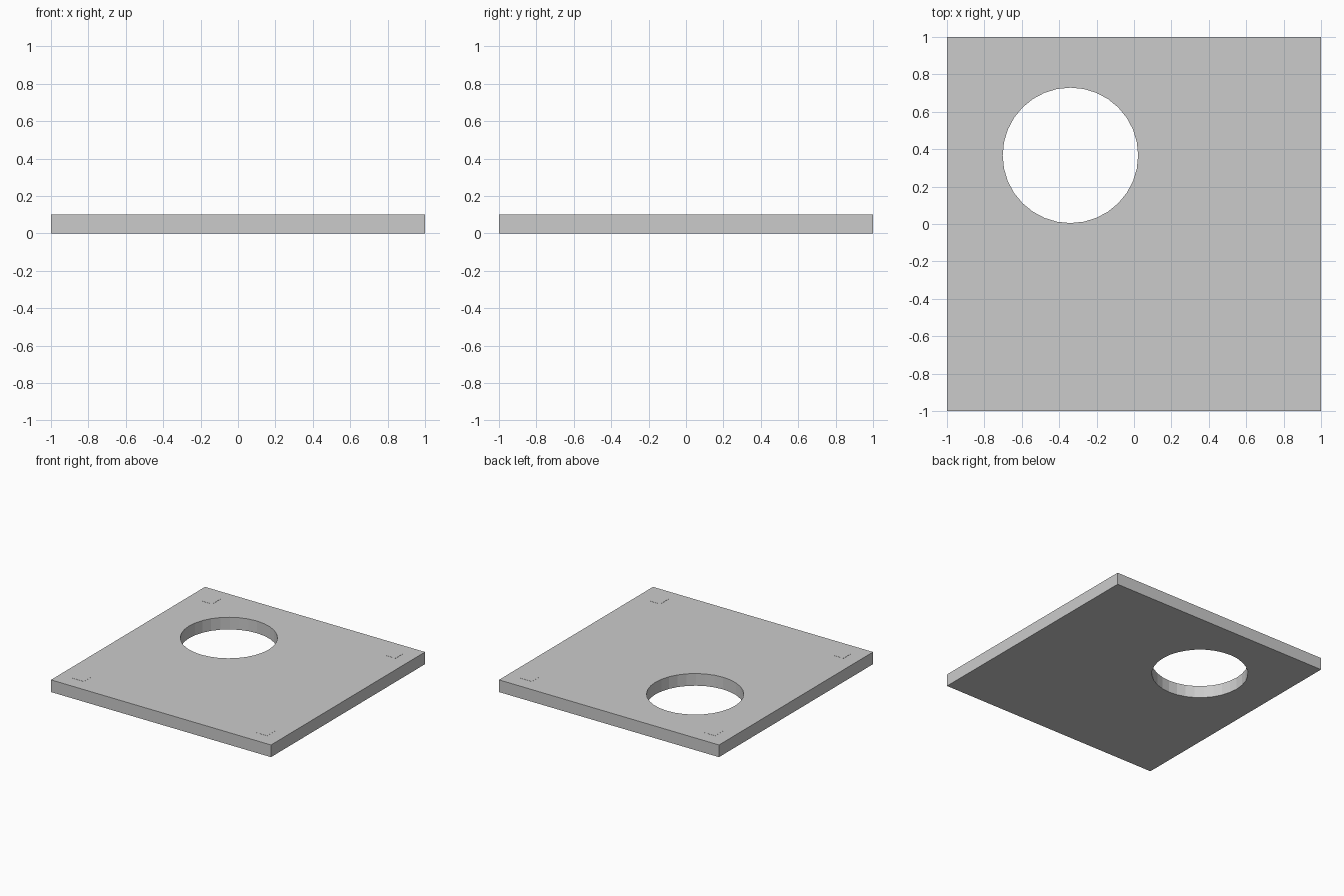
import bpy

if "Cube" in bpy.data.objects:
    bpy.data.objects.remove(bpy.data.objects["Cube"])

THICK = 0.10


def box(name, size, loc):
    bpy.ops.mesh.primitive_cube_add(size=1, location=loc)
    ob = bpy.context.object
    ob.name = name
    ob.scale = size
    bpy.ops.object.transform_apply(location=False, rotation=False, scale=True)
    return ob


# square plate
plate = box("plate", (2, 2, THICK), (0, 0, THICK / 2))

# round through-hole, off centre
bpy.ops.mesh.primitive_cylinder_add(vertices=32, radius=0.362, depth=0.4,
                                    location=(-0.34, 0.367, THICK / 2))
cutter = bpy.context.object
cutter.name = "hole_cutter"
mod = plate.modifiers.new("hole", 'BOOLEAN')
mod.operation = 'DIFFERENCE'
mod.solver = 'EXACT'
mod.object = cutter
bpy.context.view_layer.objects.active = plate
bpy.ops.object.modifier_apply(modifier=mod.name)
bpy.data.objects.remove(cutter, do_unlink=True)

# near-flush square pads inlaid at the corners of the top face
for x, sx in ((-0.833, "left"), (0.833, "right")):
    for y, sy in ((-0.833, "front"), (0.833, "back")):
        box(f"corner_pad_{sy}_{sx}", (0.104, 0.104, 0.012), (x, y, THICK - 0.005))
